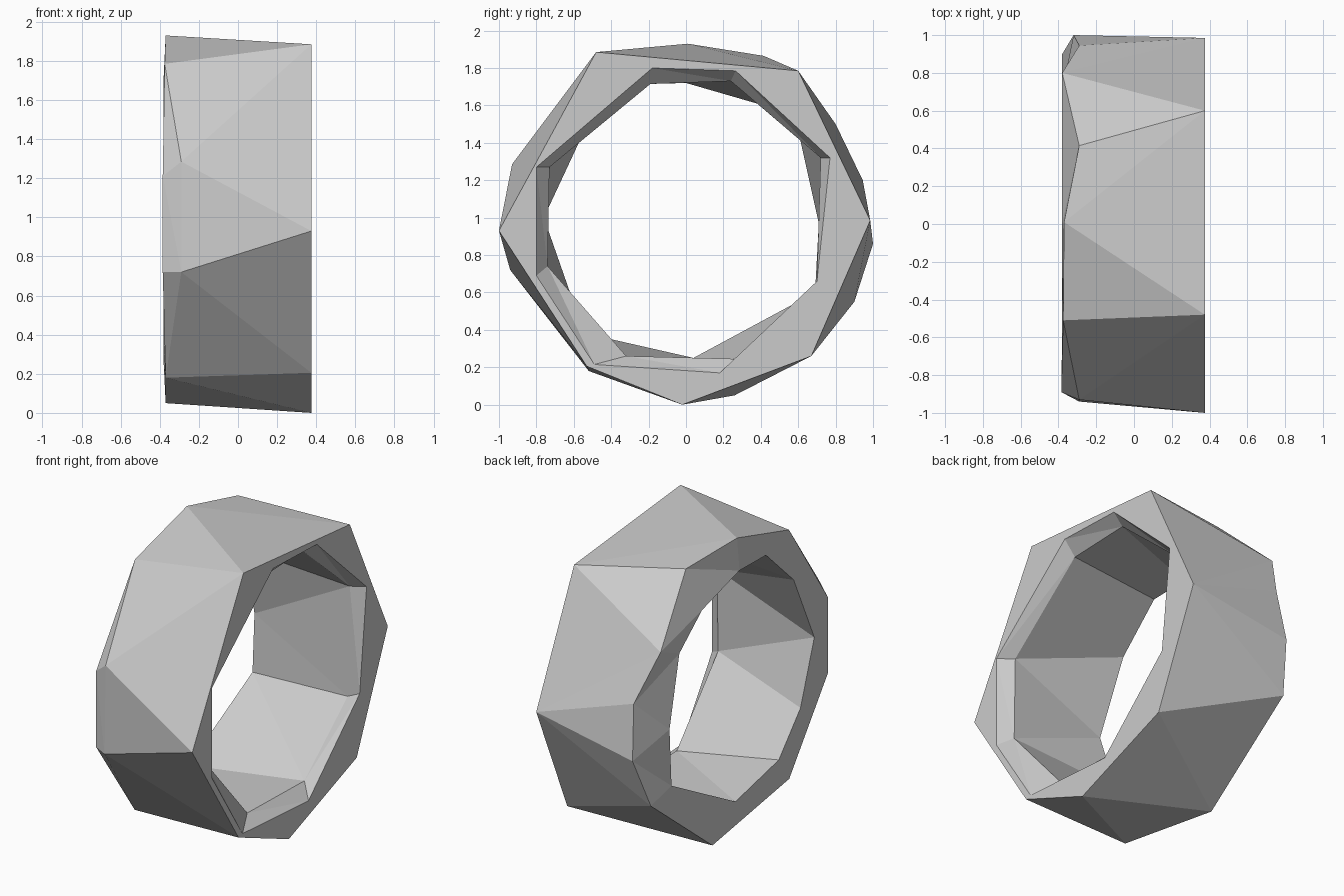
import bpy, bmesh
from math import atan2, tau

if "Cube" in bpy.data.objects:
    bpy.data.objects.remove(bpy.data.objects["Cube"])

CZ = 0.96  # height of the ring axis

def angle(p):
    return atan2(p[2] - CZ, p[1]) % tau

def ring(x, pts):
    return [(x, y, z) for y, z in pts]

# Faceted cross-section loops, following the skin from right outer edge to left and back
outer_right = ring(0.375, [(0.985, 0.985), (0.60, 1.785), (-0.48, 1.885), (-1.0, 0.93),
                           (-0.53, 0.205), (-0.02, 0.0), (0.67, 0.26)])
outer_left = [(-0.29, 0.945, 1.20), (-0.38, 0.80, 1.50), (-0.29, 0.415, 1.865),
              (-0.37, 0.01, 1.93), (-0.375, -0.51, 1.785), (-0.29, -0.93, 1.285),
              (-0.29, -0.94, 0.72), (-0.37, -0.52, 0.18), (-0.37, 0.26, 0.05),
              (-0.38, 0.90, 0.55), (-0.32, 1.0, 0.86)]
# Worn left rim: only the front corners are chamfered
rim_left = [(-0.385, -0.89, z if z < 1 else 1.21) if y < -0.9 else (x, y, z)
            for x, y, z in outer_left]
inner_left = ring(-0.38, [(0.71, 0.97), (0.61, 1.42), (0.38, 1.61), (0.0, 1.72),
                          (-0.27, 1.715), (-0.55, 1.45), (-0.76, 1.0), (-0.62, 0.60),
                          (-0.40, 0.35), (0.04, 0.25), (0.69, 0.60)])
inner_mid = ring(0.29, [(0.72, 1.32), (0.24, 1.73), (-0.19, 1.715), (-0.73, 1.27),
                        (-0.74, 0.74), (-0.32, 0.26), (0.26, 0.245), (0.70, 0.62)])
inner_right = ring(0.375, [(0.77, 1.32), (0.265, 1.785), (-0.18, 1.80), (-0.80, 1.27),
                           (-0.80, 0.69), (-0.49, 0.215), (0.18, 0.17), (0.70, 0.66)])

bm = bmesh.new()

def add_loop(pts):
    return [(angle(p), bm.verts.new(p)) for p in sorted(pts, key=angle)]

def zipper(a, b):
    """Join two closed loops of different counts with a band of triangles."""
    ea = a + [(t + tau, v) for t, v in a[:1]]
    eb = b + [(t + tau, v) for t, v in b[:1]]
    i = j = 0
    while i < len(a) or j < len(b):
        step_a = j == len(b) or (i < len(a) and
                                 ea[i][0] + ea[i + 1][0] < eb[j][0] + eb[j + 1][0])
        if step_a:
            bm.faces.new((ea[i][1], ea[i + 1][1], eb[j][1]))
            i += 1
        else:
            bm.faces.new((ea[i][1], eb[j + 1][1], eb[j][1]))
            j += 1

loops = [add_loop(l) for l in (outer_right, outer_left, rim_left,
                               inner_left, inner_mid, inner_right)]
for k, loop in enumerate(loops):
    zipper(loop, loops[(k + 1) % len(loops)])

bmesh.ops.remove_doubles(bm, verts=bm.verts, dist=0.0005)
bmesh.ops.recalc_face_normals(bm, faces=bm.faces)

# Faceted ring band
mesh = bpy.data.meshes.new("ring_band")
bm.to_mesh(mesh)
bm.free()
bpy.context.collection.objects.link(bpy.data.objects.new("ring_band", mesh))
